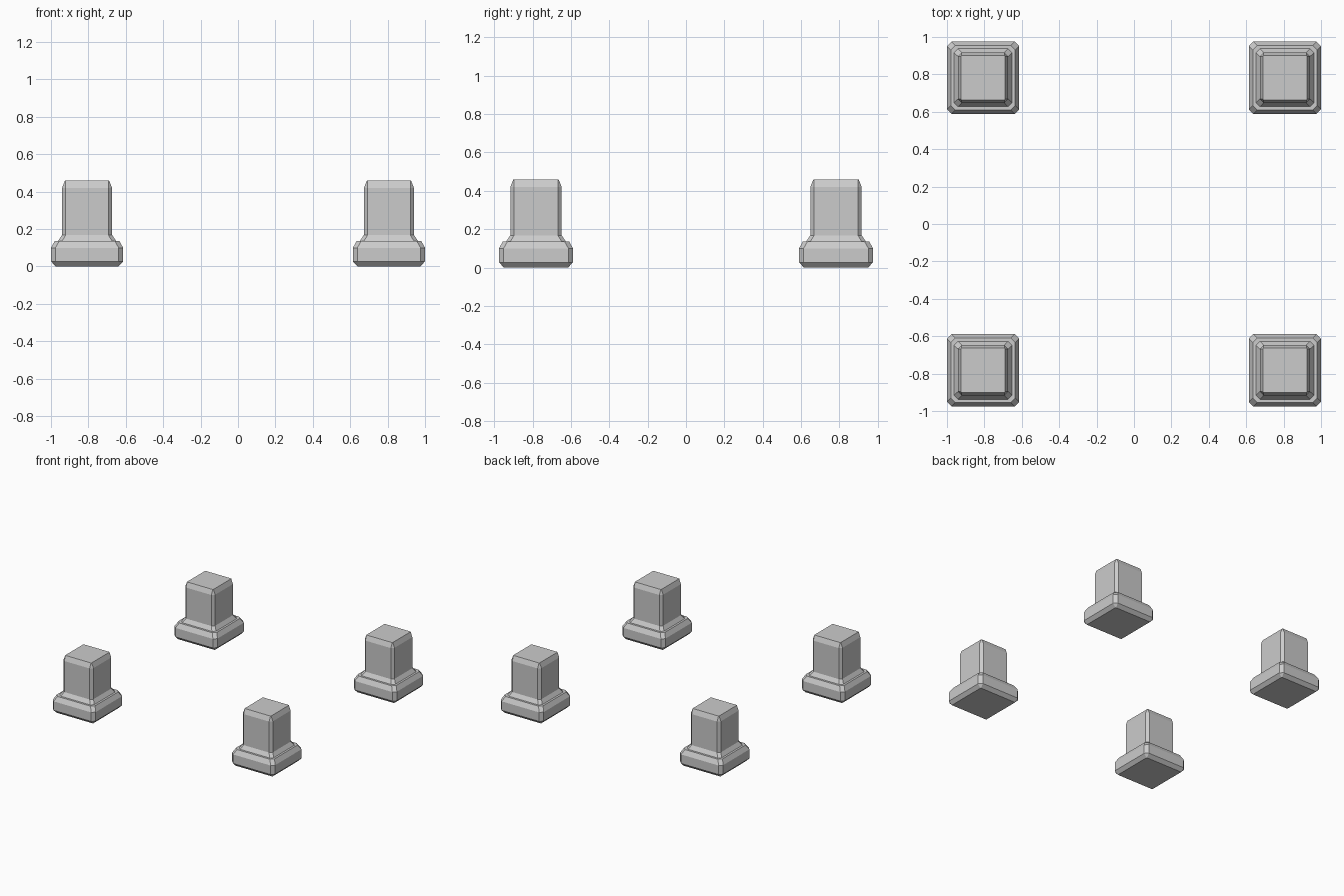
import bpy, bmesh

if "Cube" in bpy.data.objects:
    bpy.data.objects.remove(bpy.data.objects["Cube"])

# foot profile: (height, half width, corner chamfer), bottom to top
PROFILE = [
    (0.0, 0.167, 0.004),    # underside
    (0.027, 0.193, 0.024),  # plinth lower bevel
    (0.10, 0.193, 0.024),   # plinth side
    (0.137, 0.172, 0.024),  # plinth upper bevel
    (0.137, 0.155, 0.022),  # ledge
    (0.168, 0.134, 0.020),  # flare into the post
    (0.42, 0.134, 0.020),   # post side
    (0.459, 0.118, 0.003),  # post top bevel
]


def chamfered_square(h, c):
    i = h - c
    return [(h, -i), (h, i), (i, h), (-i, h), (-h, i), (-h, -i), (-i, -h), (i, -h)]


def make_foot_mesh():
    bm = bmesh.new()
    rings = [[bm.verts.new((x, y, z)) for x, y in chamfered_square(h, c)]
             for z, h, c in PROFILE]
    for low, high in zip(rings, rings[1:]):
        for i in range(8):
            j = (i + 1) % 8
            bm.faces.new((low[i], low[j], high[j], high[i]))
    bm.faces.new(rings[0][::-1])
    bm.faces.new(rings[-1])
    bmesh.ops.recalc_face_normals(bm, faces=bm.faces[:])
    mesh = bpy.data.meshes.new("foot")
    bm.to_mesh(mesh)
    bm.free()
    return mesh


# four identical feet at the corners
foot = make_foot_mesh()
for side, sx in (("left", -1), ("right", 1)):
    for end, sy in (("front", -1), ("back", 1)):
        obj = bpy.data.objects.new(f"{end}_{side}_foot", foot)
        obj.location = (sx * 0.807, sy * 0.782, 0)
        bpy.context.collection.objects.link(obj)
